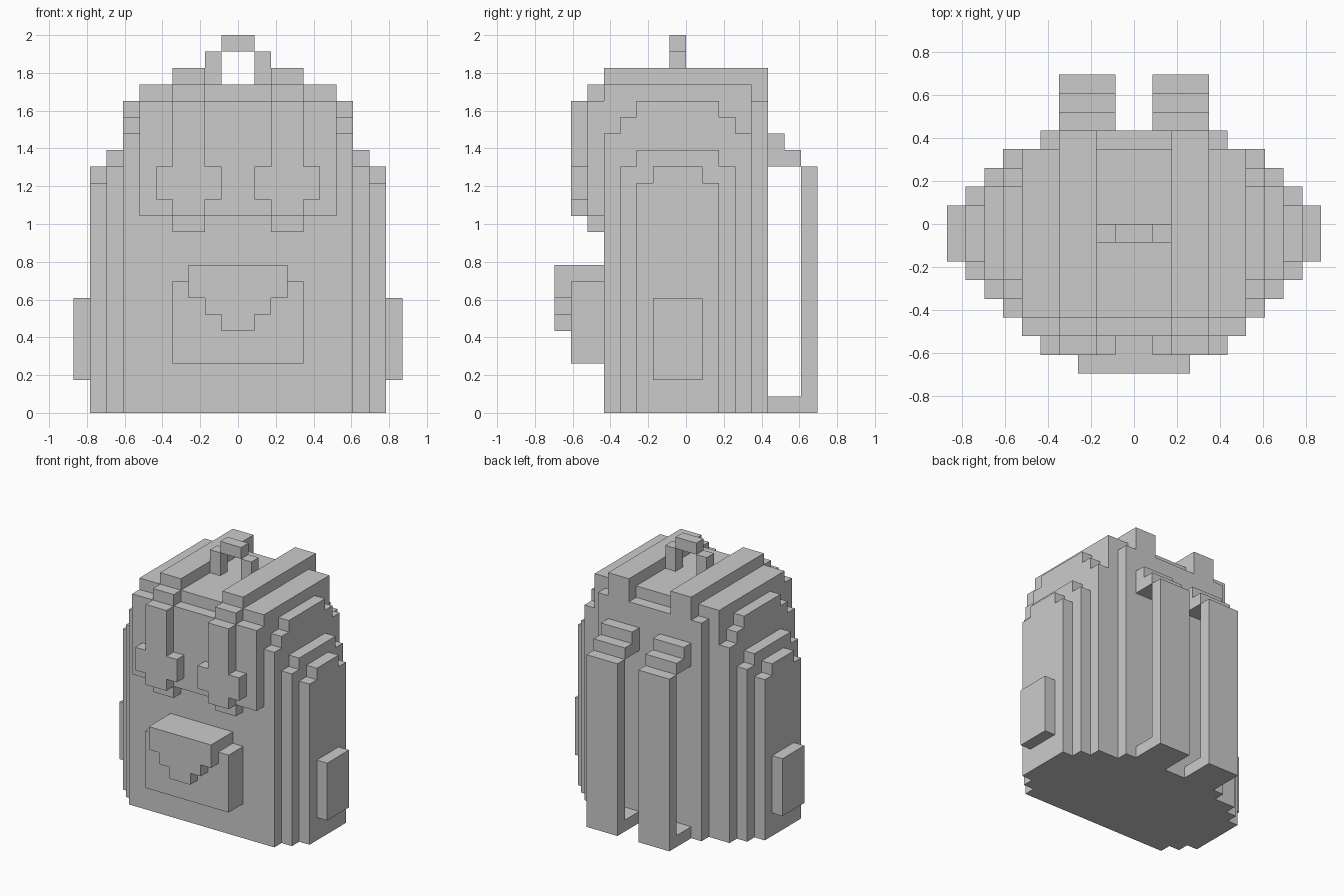
import bpy, bmesh
from mathutils import Vector

if "Cube" in bpy.data.objects:
    bpy.data.objects.remove(bpy.data.objects["Cube"])

U = 2 / 23  # edge length of one block

DIRS = {  # outward direction -> corner offsets of that block side
    (1, 0, 0): [(1, 0, 0), (1, 1, 0), (1, 1, 1), (1, 0, 1)],
    (-1, 0, 0): [(0, 0, 0), (0, 0, 1), (0, 1, 1), (0, 1, 0)],
    (0, 1, 0): [(0, 1, 0), (0, 1, 1), (1, 1, 1), (1, 1, 0)],
    (0, -1, 0): [(0, 0, 0), (1, 0, 0), (1, 0, 1), (0, 0, 1)],
    (0, 0, 1): [(0, 0, 1), (1, 0, 1), (1, 1, 1), (0, 1, 1)],
    (0, 0, -1): [(0, 0, 0), (0, 1, 0), (1, 1, 0), (1, 0, 0)],
}


def blocks(name, boxes, mirror=False):
    """Fuse boxes (x0, x1, y0, y1, z0, z1 in block units) into one clean blocky mesh."""
    cells = {(x, y, z) for x0, x1, y0, y1, z0, z1 in boxes
             for x in range(x0, x1) for y in range(y0, y1) for z in range(z0, z1)}
    bm = bmesh.new()
    verts = {}
    for c in cells:
        for d, corners in DIRS.items():
            if (c[0] + d[0], c[1] + d[1], c[2] + d[2]) in cells:
                continue
            face = []
            for o in corners:
                k = (c[0] + o[0], c[1] + o[1], c[2] + o[2])
                if k not in verts:
                    verts[k] = bm.verts.new(Vector(k) * U)
                face.append(verts[k])
            bm.faces.new(face)
    bmesh.ops.dissolve_limit(bm, angle_limit=0.01, verts=bm.verts[:], edges=bm.edges[:])
    mesh = bpy.data.meshes.new(name)
    bm.to_mesh(mesh)
    bm.free()
    obj = bpy.data.objects.new(name, mesh)
    bpy.context.collection.objects.link(obj)
    if mirror:
        mod = obj.modifiers.new("Mirror", 'MIRROR')
        mod.use_mirror_merge = False
    return obj


# Main bag: core, back panel and stepped, rounded sides
body = [(-6, 6, -5, 4, 0, 20), (-5, 5, 4, 5, 0, 19)]
for half_width, y0, y1, top in [(7, -5, 4, 17), (7, -4, 3, 18), (7, -3, 2, 19),
                                (8, -4, 3, 15), (8, -3, 2, 16),
                                (9, -3, 2, 14), (9, -2, 1, 15)]:
    body.append((-half_width, half_width, y0, y1, 0, top))
blocks("bag_body", body)

# Lid hanging over the upper front
blocks("lid_flap", [(-6, 6, -6, -5, 12, 19)])

# Closing straps over the lid, with wide buckles and tapered ends
blocks("lid_straps", [
    (2, 4, 4, 5, 19, 21), (2, 4, -5, 5, 20, 21),
    (2, 4, -6, -5, 19, 20), (2, 4, -7, -6, 12, 19),
    (1, 5, -7, -6, 13, 15), (2, 4, -6, -5, 11, 12),
], mirror=True)

# Carry handle
blocks("top_handle", [(-2, -1, -1, 0, 20, 22), (1, 2, -1, 0, 20, 22), (-1, 1, -1, 0, 22, 23)])

# Front pocket and its pointed flap
blocks("front_pocket", [(-4, 4, -7, -5, 3, 8)])
blocks("front_pocket_flap", [
    (-3, 3, -8, -5, 8, 9), (-3, 3, -8, -7, 7, 9),
    (-2, 2, -8, -7, 6, 7), (-1, 1, -8, -7, 5, 6)])

# Side pockets
blocks("side_pockets", [(9, 10, -2, 1, 2, 7)], mirror=True)

# Shoulder straps on the back
blocks("shoulder_straps", [
    (1, 4, 5, 6, 15, 17), (1, 4, 6, 7, 15, 16),
    (1, 4, 7, 8, 0, 15), (1, 4, 5, 8, 0, 1)], mirror=True)
